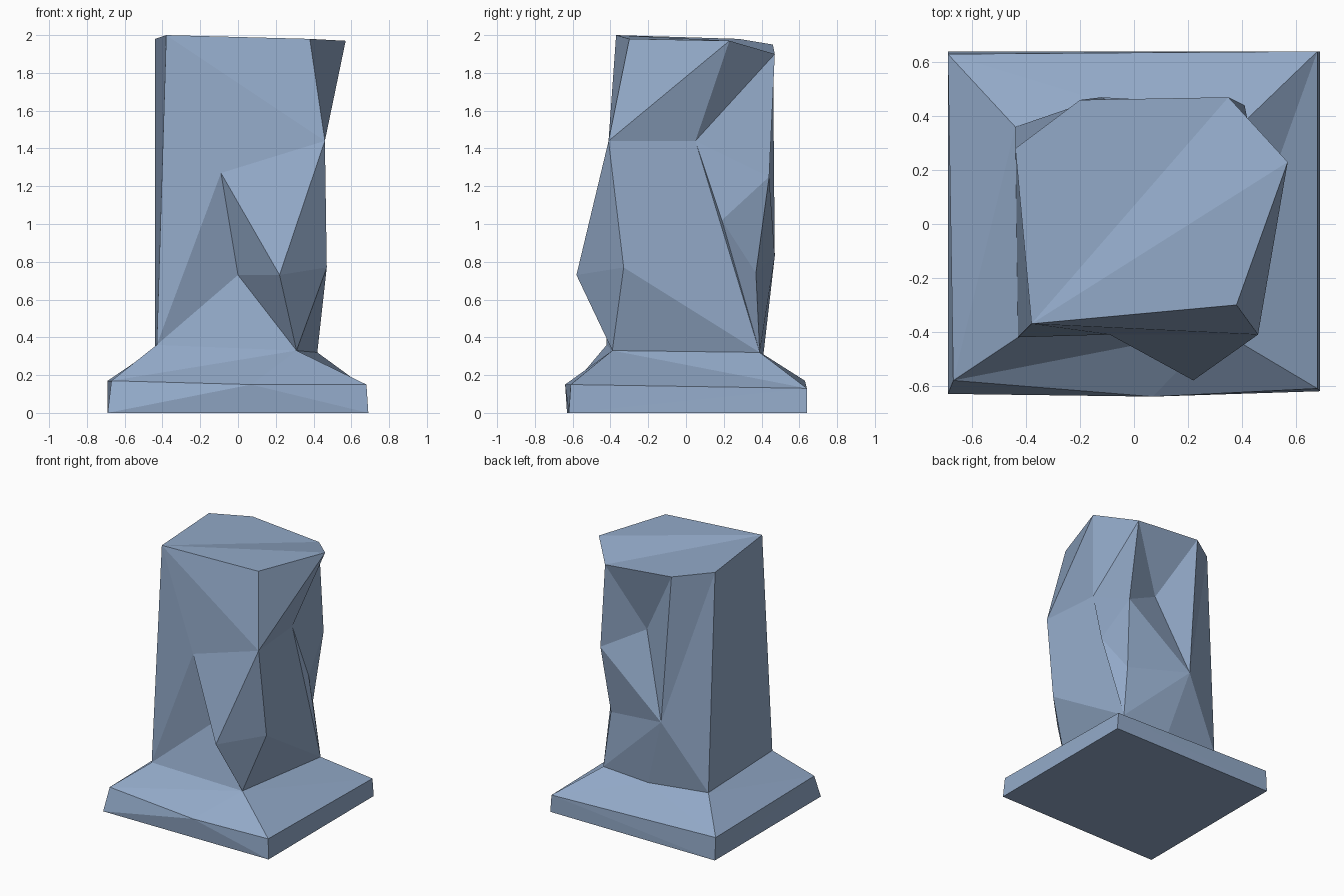
import bpy
import bmesh

cube = bpy.data.objects.get("Cube")
if cube:
    bpy.data.objects.remove(cube, do_unlink=True)

# One slate blue stone colour
stone = bpy.data.materials.new("slate_blue_stone")
stone.use_nodes = True
colour = (.29, .4, .58, 1)
stone.diffuse_color = colour
stone.node_tree.nodes["Principled BSDF"].inputs["Base Color"].default_value = colour


def faceted(name, points, fans):
    """Flat chiselled stone: each hub corner is fanned out to its rim."""
    bm = bmesh.new()
    verts = {key: bm.verts.new(co) for key, co in points.items()}
    for hub, rim in fans:
        ring = [verts[key] for key in rim.split()]
        for a, b in zip(ring, ring[1:]):
            bm.faces.new((verts[hub], a, b))
    bmesh.ops.recalc_face_normals(bm, faces=bm.faces[:])
    mesh = bpy.data.meshes.new(name)
    bm.to_mesh(mesh)
    bm.free()
    mesh.materials.append(stone)
    bpy.context.collection.objects.link(bpy.data.objects.new(name, mesh))


# Ring where the pillar meets the plinth
neck = dict(
    neck_fr=(-.43, -.42, .36), neck_fl=(.31, -.39, .33),
    neck_bl=(.42, .39, .32), neck_b=(.03, .41, .31), neck_br=(-.44, .36, .34))

# Plinth: low slab with sloping shoulders
slab = dict(
    foot_fr=(-.69, -.63, 0), foot_fl=(.69, -.62, 0),
    foot_bl=(.69, .64, 0), foot_br=(-.69, .64, 0),
    rim_fr=(-.67, -.58, .17), rim_f=(.07, -.64, .15), rim_fl=(.68, -.61, .15),
    rim_bl=(.68, .64, .13), rim_br=(-.69, .63, .17))

faceted("plinth", {**neck, **slab}, [
    # underside and upright edges
    ("foot_fl", "foot_fr rim_f rim_fl rim_bl foot_bl foot_br foot_fr"),
    ("foot_br", "foot_bl rim_bl rim_br rim_fr foot_fr"),
    ("rim_fr", "rim_f foot_fr"),
    # sloping shoulders
    ("neck_fl", "neck_fr rim_fr rim_f rim_fl rim_bl neck_bl"),
    ("rim_bl", "neck_bl neck_b rim_br"),
    ("rim_br", "neck_b neck_br rim_fr"),
    ("rim_fr", "neck_br neck_fr"),
])

# Pillar: rough shaft with a bulge in front and a hollow at the back
shaft = dict(
    top_fr=(-.38, -.37, 2), top_fl=(.38, -.3, 1.98), top_l=(.57, .23, 1.97),
    top_bl=(.35, .47, 1.9), top_b=(-.2, .46, 1.95), top_br=(-.44, .28, 1.98),
    brow=(-.09, -.41, 1.27), dent=(0, -.31, .73), bulge=(.22, -.58, .73),
    shoulder=(.46, -.41, 1.44), hip=(.47, -.33, .77), notch=(.42, .05, 1.44),
    ridge=(.46, .19, 1.02), elbow=(.41, .44, 1.25), tuck=(.37, .37, .74),
    hollow=(.09, .34, 1.43), spur=(-.12, .47, .83))

faceted("pillar", {**neck, **shaft}, [
    # top, right side and upper front
    ("top_fr", "top_fl top_l top_bl top_b top_br neck_br neck_fr brow shoulder top_fl"),
    # lower front
    ("bulge", "brow dent neck_fl hip shoulder brow"),
    ("dent", "neck_fl neck_fr brow"),
    # left side
    ("notch", "top_l shoulder hip neck_bl ridge elbow top_bl top_l"),
    ("shoulder", "top_fl top_l"),
    ("hip", "neck_fl neck_bl"),
    ("tuck", "elbow ridge neck_bl spur elbow"),
    # back
    ("hollow", "top_bl elbow spur top_b top_bl"),
    ("spur", "neck_bl neck_b neck_br top_br top_b"),
])
